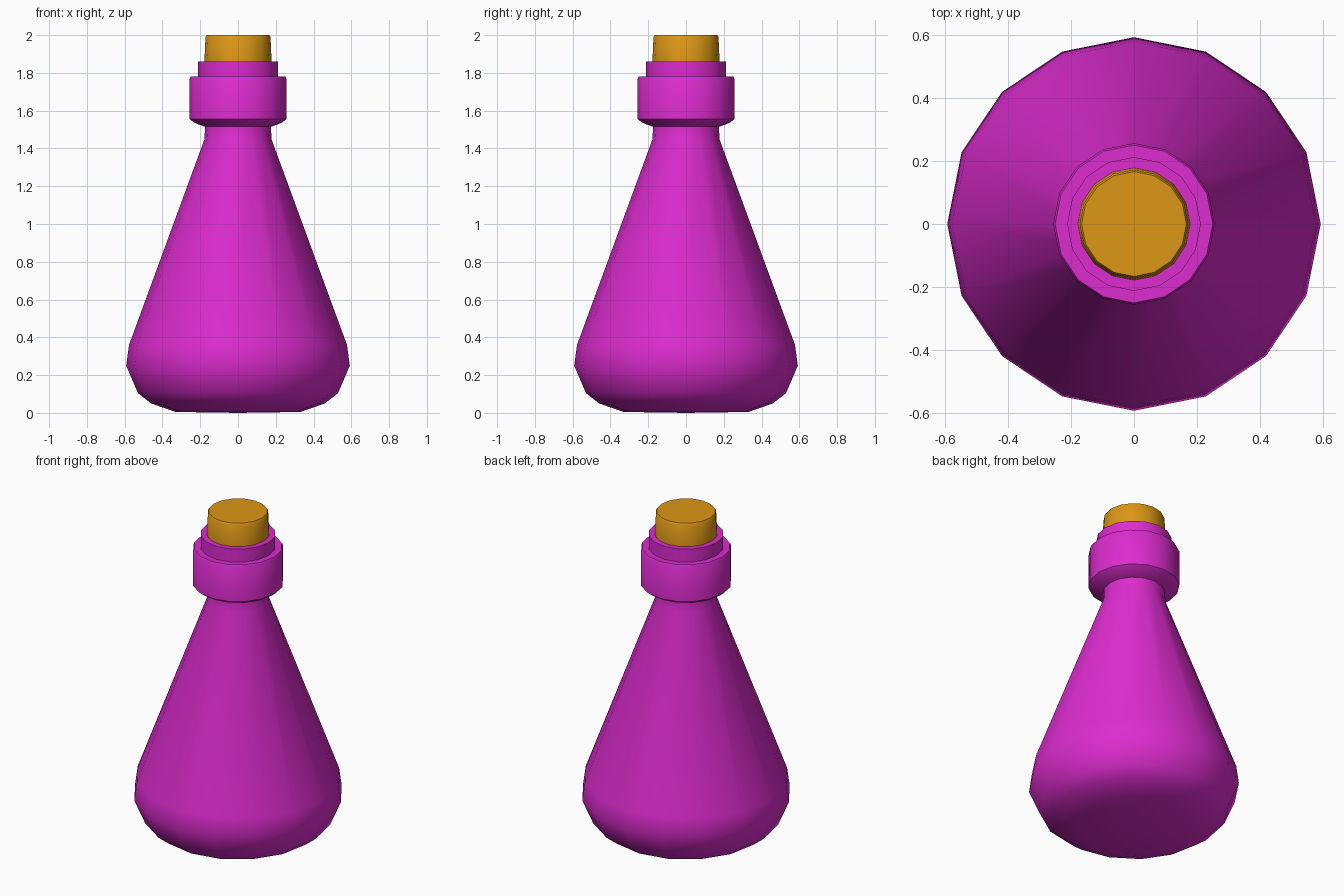
import bpy, bmesh, math

if "Cube" in bpy.data.objects:
    bpy.data.objects.remove(bpy.data.objects["Cube"])

SIDES = 16


def material(name, colour):
    m = bpy.data.materials.new(name)
    m.diffuse_color = (*colour, 1)
    m.use_nodes = True
    m.node_tree.nodes["Principled BSDF"].inputs["Base Color"].default_value = m.diffuse_color
    return m


def lathe(name, profile, mat):
    """Spin (radius, height) points around z; first and last points lie on the axis."""
    bm = bmesh.new()
    verts = [bm.verts.new((r, 0, z)) for r, z in profile]
    edges = [bm.edges.new(pair) for pair in zip(verts, verts[1:])]
    bmesh.ops.spin(bm, geom=verts + edges, cent=(0, 0, 0), axis=(0, 0, 1),
                   angle=math.tau, steps=SIDES, use_duplicate=False)
    bmesh.ops.remove_doubles(bm, verts=bm.verts, dist=0.0005)
    bmesh.ops.recalc_face_normals(bm, faces=bm.faces)
    mesh = bpy.data.meshes.new(name)
    bm.to_mesh(mesh)
    bm.free()
    mesh.materials.append(mat)
    obj = bpy.data.objects.new(name, mesh)
    bpy.context.collection.objects.link(obj)
    bpy.ops.object.select_all(action='DESELECT')
    obj.select_set(True)
    bpy.context.view_layer.objects.active = obj
    bpy.ops.object.shade_smooth_by_angle(angle=math.radians(40))
    return obj


glass = material("magenta_glass", (0.72, 0.025, 0.62))
cork = material("orange_cork", (0.72, 0.31, 0.008))

# Conical flask with rounded foot, neck, thick collar and stepped lip
lathe("bottle", [
    (0, 0), (0.33, 0.005), (0.46, 0.05), (0.53, 0.105), (0.592, 0.25),
    (0.577, 0.36), (0.177, 1.45), (0.175, 1.515), (0.23, 1.535),
    (0.256, 1.555), (0.256, 1.77), (0.25, 1.78), (0.212, 1.78),
    (0.212, 1.86), (0.17, 1.86), (0, 1.86)], glass)

# Slightly tapered stopper
lathe("stopper", [
    (0, 1.8), (0.178, 1.8), (0.178, 1.86), (0.172, 1.99), (0.166, 2.0), (0, 2.0)], cork)
